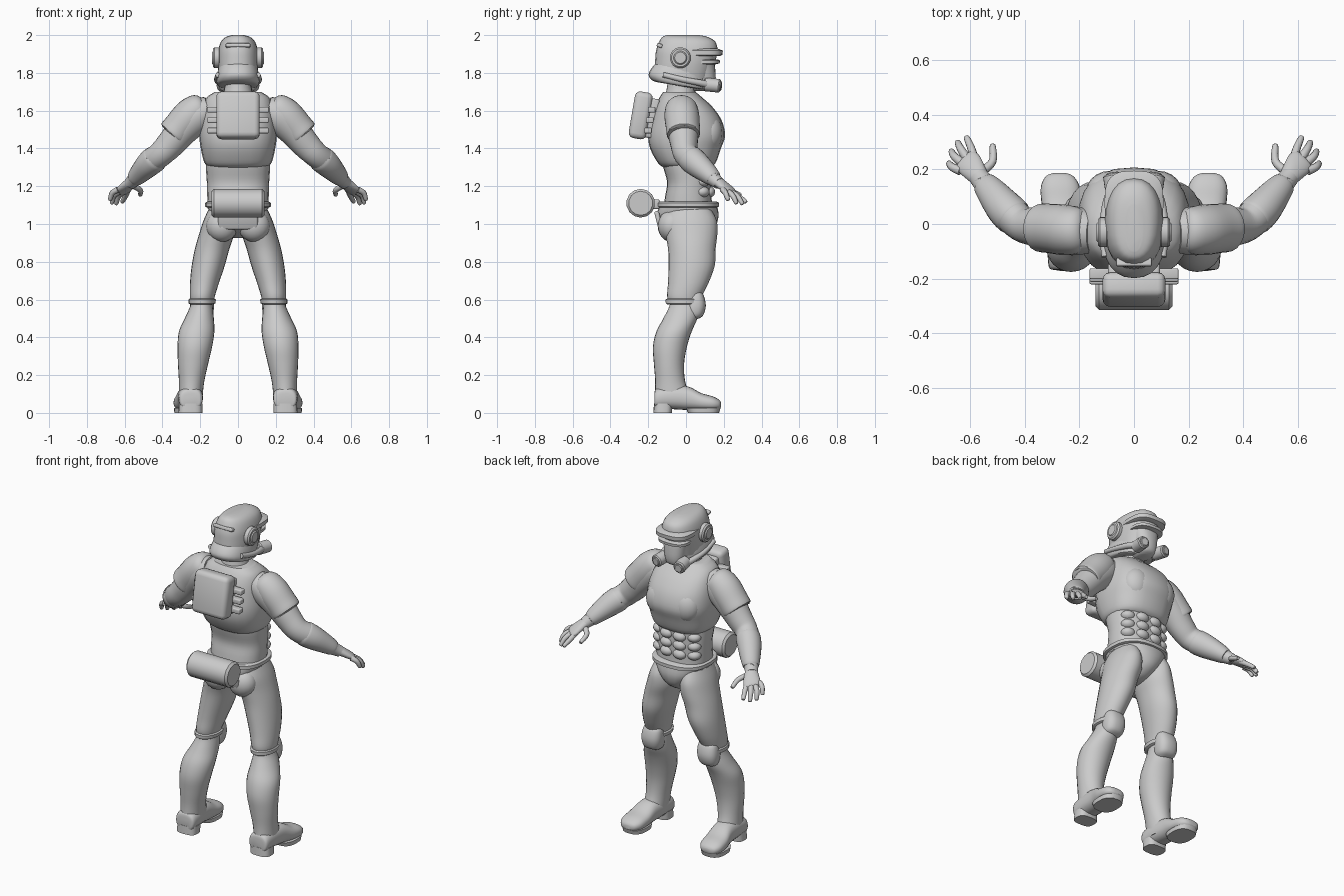
import bpy, bmesh
from math import sin, cos, pi, radians
from mathutils import Vector, Matrix

X, Y, Z = Vector((1, 0, 0)), Vector((0, 1, 0)), Vector((0, 0, 1))


def finish(name, bm, mirror=False, angle=35):
    bmesh.ops.recalc_face_normals(bm, faces=bm.faces)
    me = bpy.data.meshes.new(name)
    bm.to_mesh(me)
    bm.free()
    me.shade_smooth()
    me.set_sharp_from_angle(angle=radians(angle))
    ob = bpy.data.objects.new(name, me)
    bpy.context.collection.objects.link(ob)
    if mirror:
        ob.modifiers.new("mirror", 'MIRROR').use_mirror_merge = False
    return ob


def spline(rows, steps):
    """Smooth curve through rows of equal-length tuples."""
    out, n = [], len(rows)
    for i in range(n - 1):
        a, b, c, d = (rows[min(max(k, 0), n - 1)] for k in (i - 1, i, i + 1, i + 2))
        for s in range(steps):
            t = s / steps
            out.append([q + .5 * t * (r - p + t * (2*p - 5*q + 4*r - w + t * (3*(q - r) + w - p)))
                        for p, q, r, w in zip(a, b, c, d)])
    return out + [list(rows[-1])]


def loft(name, rows, mode='path', mirror=False, power=2.0, tilt=0, steps=4, seg=24):
    """Skin of rounded rings; each row is x, y, z, half width, half depth."""
    rows = spline(rows, steps)
    bm, rings = bmesh.new(), []
    for i, r in enumerate(rows):
        c = Vector(r[:3])
        if mode == 'z':
            u, v = X, Y
        elif mode == 'y':
            u, v = X, Z
        else:
            t = Vector(rows[min(i + 1, len(rows) - 1)][:3]) - Vector(rows[max(i - 1, 0)][:3])
            u = t.cross(Z).normalized()
            v = u.cross(t).normalized()
        ring = []
        for k in range(seg):
            ca, sa = cos(2*pi*k/seg), sin(2*pi*k/seg)
            p = c + u * r[3] * abs(ca)**(2/power) * (1 if ca > 0 else -1) \
                  + v * r[4] * abs(sa)**(2/power) * (1 if sa > 0 else -1)
            p.z += tilt * p.y
            ring.append(bm.verts.new(p))
        rings.append(ring)
    for a, b in zip(rings, rings[1:]):
        for k in range(seg):
            bm.faces.new((a[k], a[(k+1) % seg], b[(k+1) % seg], b[k]))
    bm.faces.new(rings[0])
    bm.faces.new(rings[-1])
    return finish(name, bm, mirror)


def body(name, rows, **kw):
    """Horizontal rings given as z, half width, back y, front y."""
    return loft(name, [(0, (b + f)/2, z, w, (f - b)/2) for z, w, b, f in rows], 'z', **kw)


def leg_rings(name, rows, **kw):
    """Horizontal rings given as z, inner x, outer x, back y, front y."""
    return loft(name, [((i + o)/2, (b + f)/2, z, (o - i)/2, (f - b)/2) for z, i, o, b, f in rows],
                'z', mirror=True, **kw)


def blob(name, loc, size, mirror=True):
    bm = bmesh.new()
    bmesh.ops.create_uvsphere(bm, u_segments=20, v_segments=12, radius=1,
                              matrix=Matrix.Translation(loc) @ Matrix.Diagonal((*size, 1)))
    return finish(name, bm, mirror)


def rod(name, loc, r, length, axis, mirror=False, seg=20, bevel=.006):
    bm = bmesh.new()
    rot = Vector(axis).to_track_quat('Z', 'Y').to_matrix().to_4x4()
    bmesh.ops.create_cone(bm, cap_ends=True, segments=seg, radius1=r, radius2=r, depth=length,
                          matrix=Matrix.Translation(loc) @ rot)
    rims = [e for e in bm.edges if any(len(f.verts) > 4 for f in e.link_faces)]
    bmesh.ops.bevel(bm, geom=rims, offset=bevel, segments=1, affect='EDGES')
    return finish(name, bm, mirror)


def box(name, loc, size, bevel, tilt=0, mirror=False):
    bm = bmesh.new()
    bmesh.ops.create_cube(bm, size=1, matrix=Matrix.Translation(loc) @ Matrix.Rotation(tilt, 4, 'X')
                          @ Matrix.Diagonal((*size, 1)))
    bmesh.ops.bevel(bm, geom=bm.edges[:], offset=bevel, segments=3, profile=.5, affect='EDGES')
    return finish(name, bm, mirror)


# Torso, armour and pelvis
body("chest_armour", [(1.30, .15, -.12, .13), (1.325, .178, -.15, .158), (1.40, .197, -.19, .185),
                      (1.47, .205, -.20, .207), (1.55, .20, -.185, .188), (1.62, .187, -.165, .14),
                      (1.67, .165, -.14, .085), (1.70, .12, -.12, .05)], power=2.5)
body("abdomen", [(1.08, .16, -.12, .14), (1.15, .163, -.11, .135), (1.22, .165, -.10, .135),
                 (1.30, .17, -.12, .135), (1.36, .17, -.13, .14)], power=2.4)
body("belt", [(1.088, .165, -.145, .165), (1.092, .174, -.153, .175), (1.112, .174, -.152, .175),
              (1.118, .165, -.145, .165)], steps=1, power=2.5)
body("pelvis", [(.925, .03, -.04, .05), (.94, .05, -.07, .10), (.98, .085, -.13, .152),
                (1.04, .14, -.155, .172), (1.10, .165, -.14, .165)], power=2.3)
body("neck", [(1.66, .10, -.12, .05), (1.70, .075, -.105, .05), (1.80, .065, -.09, .06)])
for i, z in enumerate((1.17, 1.225, 1.28)):
    blob(f"stomach_muscle_{i}", (.043, .122, z), (.042, .032, .03))
    blob(f"side_muscle_{i}", (.115, .085, z), (.042, .04, .03))
blob("breast_plate_swell", (.085, .12, 1.48), (.09, .075, .10))
blob("buttock", (.085, -.075, .99), (.085, .075, .085))
box("rear_flap", (0, -.145, 1.02), (.21, .025, .10), .011, tilt=.25)

# Legs
leg_rings("thigh", [(1.08, .04, .155, -.09, .13), (1.02, .025, .182, -.12, .162), (.95, .02, .205, -.11, .166),
                    (.87, .045, .228, -.095, .157), (.78, .07, .245, -.093, .152),
                    (.69, .10, .254, -.095, .12), (.62, .122, .255, -.10, .085), (.58, .13, .25, -.09, .07)])
leg_rings("knee_band", [(.575, .128, .254, -.10, .075), (.58, .12, .262, -.107, .085),
                        (.60, .117, .262, -.108, .09), (.605, .125, .256, -.10, .08)], steps=1)
loft("knee_pad", [(.19, .03, .495, .03, .025), (.192, .04, .515, .055, .05), (.19, .05, .57, .064, .055),
                  (.187, .05, .63, .055, .04), (.187, .045, .645, .03, .02)], 'z', mirror=True, power=2.5)
leg_rings("shin_armour", [(.60, .14, .245, -.08, .06), (.56, .134, .255, -.09, .07), (.50, .128, .282, -.12, .06),
                          (.43, .125, .313, -.157, .03), (.35, .137, .32, -.175, .005),
                          (.26, .158, .318, -.17, -.01), (.17, .178, .313, -.163, -.005),
                          (.09, .187, .313, -.165, .02), (.05, .19, .31, -.165, .03)])
# rows: y, centre x, bottom, top, half width
FOOT = [(-.168, .25, .03, .10, .045), (-.155, .25, .02, .13, .062), (-.08, .252, .02, .145, .066),
        (.01, .258, .015, .14, .066), (.08, .266, .012, .105, .073), (.14, .27, .012, .088, .07),
        (.175, .272, .02, .07, .05), (.186, .272, .03, .055, .025)]
loft("boot", [(x, y, (b + t)/2, w, (t - b)/2) for y, x, b, t, w in FOOT], 'y', mirror=True, power=2.4)
leg_rings("boot_heel", [(0, .188, .315, -.172, -.075), (.05, .188, .312, -.17, -.07)], steps=1, power=3)
leg_rings("boot_sole", [(0, .20, .337, .01, .175), (.025, .198, .339, 0, .183)], steps=1, power=2.6)

# Arms
loft("arm", [(.15, -.03, 1.60, .075, .075), (.22, -.025, 1.57, .09, .095), (.30, -.015, 1.49, .083, .083),
             (.36, -.01, 1.42, .072, .075), (.41, 0, 1.37, .065, .068), (.46, .045, 1.33, .065, .066),
             (.51, .10, 1.28, .056, .056), (.55, .15, 1.235, .04, .038), (.57, .175, 1.215, .036, .032)],
     mirror=True)
loft("shoulder_plate", [(.18, -.025, 1.635, .05, .04), (.20, -.025, 1.622, .08, .075),
                        (.25, -.022, 1.575, .092, .092), (.31, -.016, 1.51, .09, .088),
                        (.34, -.014, 1.475, .088, .086), (.341, -.014, 1.474, .075, .07)], mirror=True)
loft("forearm_armour", [(.437, .022, 1.348, .06, .062), (.44, .025, 1.345, .069, .071),
                        (.475, .06, 1.315, .068, .068), (.52, .115, 1.268, .056, .054),
                        (.545, .145, 1.24, .046, .043), (.547, .147, 1.238, .038, .036)], mirror=True)
loft("palm", [(.55, .15, 1.235, .03, .028), (.573, .18, 1.215, .038, .026), (.598, .213, 1.19, .047, .022),
              (.613, .235, 1.172, .045, .018), (.62, .243, 1.165, .03, .01)], mirror=True)
FINGERS = {"index_finger": ((.585, .235, 1.178), (.595, .275, 1.15), (.612, .315, 1.118)),
           "middle_finger": ((.608, .235, 1.172), (.633, .273, 1.145), (.645, .298, 1.108)),
           "ring_finger": ((.625, .22, 1.172), (.657, .247, 1.15), (.668, .266, 1.112)),
           "little_finger": ((.635, .195, 1.182), (.665, .208, 1.165), (.677, .222, 1.13)),
           "thumb": ((.56, .19, 1.205), (.518, .228, 1.18), (.517, .285, 1.155))}
for name, (a, b, c) in FINGERS.items():
    tip = Vector(c) + (Vector(c) - Vector(b)).normalized() * .006
    loft(name, [(*a, .017, .016), (*b, .0145, .0145), (*c, .011, .011), (*tip, .004, .004)],
         mirror=True, seg=12)

# Helmet
body("helmet_dome", [(2.0, .03, -.10, .07), (1.99, .065, -.125, .115), (1.965, .09, -.142, .155),
                     (1.92, .105, -.158, .167), (1.87, .108, -.163, .158), (1.82, .106, -.165, .14),
                     (1.77, .10, -.16, .125)], power=2.3)
body("helmet_skirt", [(1.725, .085, -.15, .09), (1.73, .108, -.18, .10), (1.755, .114, -.198, .105),
                      (1.79, .11, -.185, .11), (1.83, .10, -.155, .11)], tilt=-.17, power=2.3, steps=3)
body("brow_brim", [(1.89, .10, -.04, .18), (1.895, .108, -.04, .193), (1.918, .108, -.04, .195),
                   (1.93, .09, -.04, .165)], steps=1, power=3)
body("visor_lower_rim", [(1.845, .08, 0, .155), (1.85, .096, 0, .178), (1.866, .096, 0, .18),
                         (1.872, .085, 0, .165)], steps=1, power=2.8)
body("face_mask", [(1.705, .035, .03, .115), (1.72, .055, .02, .145), (1.76, .065, 0, .157),
                   (1.82, .075, 0, .155), (1.86, .085, 0, .15)], power=2.5)
box("crown_ridge", (0, -.14, 1.945), (.13, .03, .02), .006, tilt=-.3)
rod("ear_disc", (.112, -.03, 1.88), .055, .04, X, True, 24, .008)
rod("ear_cap", (.125, -.03, 1.88), .036, .026, X, True, 24, .006)
rod("breather_canister", (.072, .14, 1.735), .036, .085, (.15, 1, -.1), True)
rod("breather_nozzle", (.076, .178, 1.731), .025, .02, (.15, 1, -.1), True, 16, .004)
loft("breather_tube", [(.105, -.12, 1.79, .014, .014), (.112, -.02, 1.765, .015, .015),
                       (.10, .07, 1.748, .017, .017), (.08, .12, 1.737, .02, .02)], mirror=True, seg=12)

# Backpack and belt canister
box("backpack", (0, -.24, 1.575), (.23, .095, .25), .028, tilt=-.17)
box("backpack_mount", (0, -.185, 1.56), (.19, .06, .21), .012, tilt=-.17)
for i, z in enumerate((1.495, 1.55, 1.605)):
    box(f"backpack_side_bar_{i}", (.125, -.20 + (z - 1.5)*.17, z), (.075, .04, .03), .006, mirror=True)
rod("belt_canister", (0, -.24, 1.11), .076, .28, X, False, 14, .012)
box("canister_bracket", (0, -.165, 1.105), (.12, .05, .05), .008)
